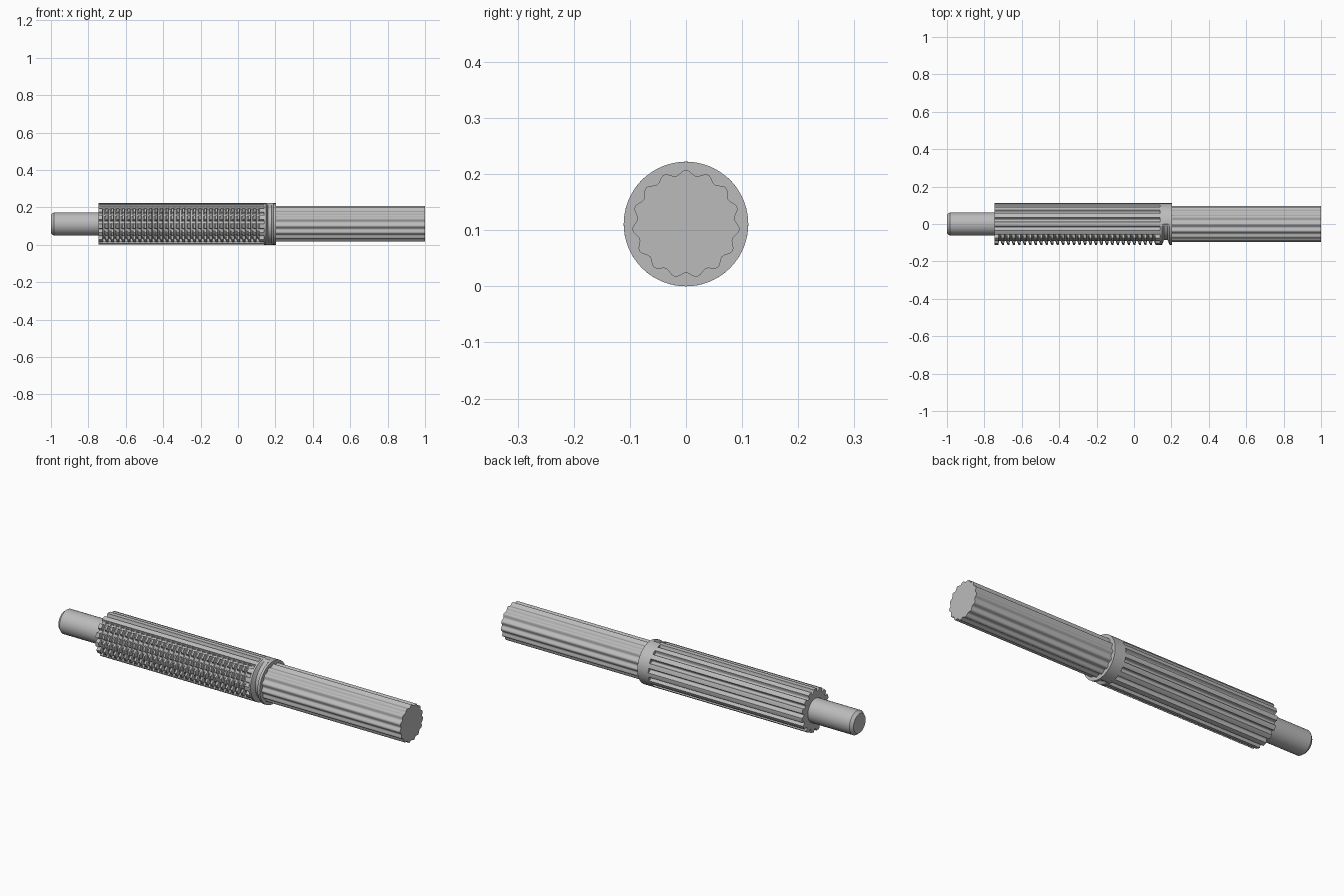
import bpy
import bmesh
import math

old = bpy.data.objects.get("Cube")
if old:
    bpy.data.objects.remove(old)

AXIS_Z = 0.111
LOBES = 15

steel = bpy.data.materials.new("brushed steel grey")
steel.use_nodes = True
GREY = (0.5, 0.5, 0.5, 1)
steel.diffuse_color = GREY
steel.node_tree.nodes["Principled BSDF"].inputs["Base Color"].default_value = GREY


def loft(name, stations, radius, sides):
    """Skin rings along x; radius(x, extra, angle) shapes each one, angle 0 is up, 90 degrees is front."""
    bm = bmesh.new()
    rings = []
    for x, extra in stations:
        ring = []
        for i in range(sides):
            a = math.tau * i / sides
            r = radius(x, extra, a)
            ring.append(bm.verts.new((x, -r * math.sin(a), AXIS_Z + r * math.cos(a))))
        rings.append(ring)
    for lo, hi in zip(rings, rings[1:]):
        for i in range(sides):
            j = (i + 1) % sides
            bm.faces.new((lo[i], lo[j], hi[j], hi[i]))
    bm.faces.new(rings[0])
    bm.faces.new(rings[-1])
    bmesh.ops.recalc_face_normals(bm, faces=bm.faces)
    mesh = bpy.data.meshes.new(name)
    bm.to_mesh(mesh)
    bm.free()
    mesh.materials.append(steel)
    obj = bpy.data.objects.new(name, mesh)
    bpy.context.collection.objects.link(obj)
    bpy.ops.object.select_all(action='DESELECT')
    obj.select_set(True)
    bpy.context.view_layer.objects.active = obj
    bpy.ops.object.shade_smooth_by_angle(angle=math.radians(28))
    return obj


def flute(a, outer, depth, width):
    """Round crest with a concave flute of the given share of the pitch."""
    phase = (a * LOBES / math.tau) % 1
    t = abs(phase - 0.5) / (width / 2)
    return outer - (depth * math.sqrt(1 - t * t) if t < 1 else 0)


# Plain pilot pin, chamfered at its free end
loft("pilot_pin", [(-1, 0.05), (-0.985, 0.062), (-0.74, 0.062)],
     lambda x, extra, a: extra, 48)


# Fluted body, its crests notched by slanted cutting teeth on the front
def body_radius(x, cut, a):
    r = flute(a, 0.111, 0.017, 0.46)
    if math.sin(a) > 0.5:
        r = min(r, 0.111 - cut)
    return r


TEETH = 29
pitch = 0.85 / TEETH
stations = [(-0.745, 0)]
for k in range(TEETH):
    x = -0.725 + k * pitch
    stations += [(x, 0), (x + 0.003, 0.02), (x + pitch * 0.4, 0.02), (x + pitch * 0.65, 0)]
stations.append((0.145, 0))
loft("fluted_cutting_body", stations, body_radius, LOBES * 16)


# Round collar with a crescent groove across the front
def collar_radius(x, cut, a):
    return 0.111 - cut * max(0, math.sin(a)) ** 0.5


loft("collar", [(0.14, 0), (0.15, 0), (0.16, 0.025), (0.18, 0.025), (0.19, 0), (0.203, 0)],
     collar_radius, 96)


# Splined drive shaft with shallow waves
def shaft_radius(x, extra, a):
    return 0.0915 + 0.0045 * math.cos(LOBES * a)


loft("splined_shaft", [(0.195, 0), (1, 0)], shaft_radius, LOBES * 12)
